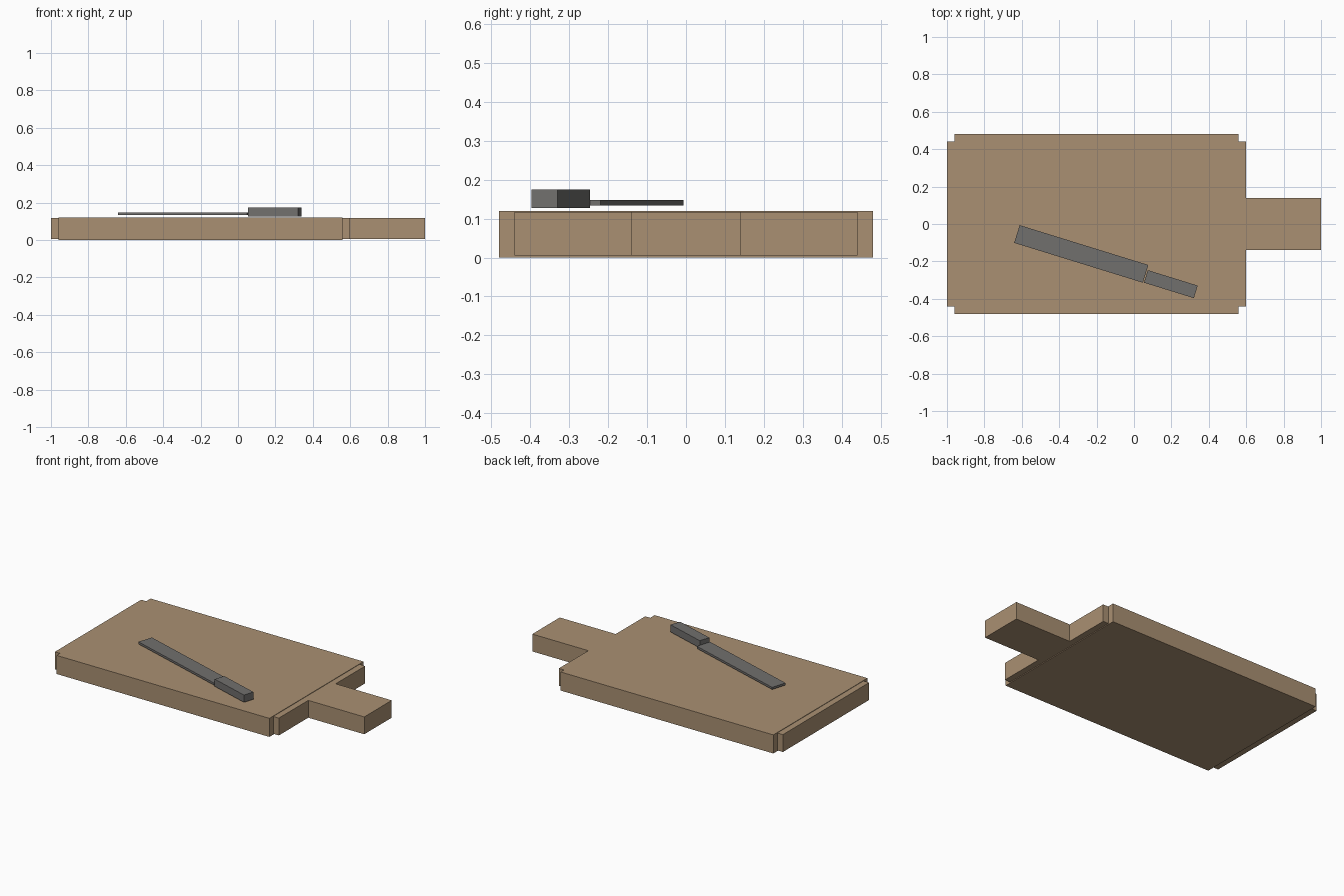
import bpy
import math

cube = bpy.data.objects.get("Cube")
if cube:
    bpy.data.objects.remove(cube, do_unlink=True)


def make_material(name, rgb):
    mat = bpy.data.materials.new(name)
    mat.use_nodes = True
    color = (*rgb, 1.0)
    mat.diffuse_color = color
    mat.node_tree.nodes["Principled BSDF"].inputs["Base Color"].default_value = color
    return mat


def box(name, center, size, mat, angle=0.0):
    bpy.ops.mesh.primitive_cube_add(size=1, location=center)
    obj = bpy.context.object
    obj.name = name
    obj.scale = size
    obj.rotation_euler.z = angle
    obj.data.materials.append(mat)
    return obj


wood = make_material("light_wood", (0.40, 0.28, 0.17))
steel = make_material("grey_steel", (0.165, 0.16, 0.155))

# Board: thick slab, with slightly thinner end strips and a grip
box("board_slab", (-0.2, 0, 0.06), (1.52, 0.96, 0.12), wood)
core_z, core_height = 0.061, 0.112
for name, x in (("left_end_strip", 0.58), ("right_end_strip", -0.98)):
    box(name, (x, 0, core_z), (0.04, 0.88, core_height), wood)
box("board_grip", (0.8, 0, core_z), (0.4, 0.28, core_height), wood)

# Knife resting at a slant on the board
slant = math.radians(-17.2)
box("knife_blade", (-0.282, -0.16, 0.141), (0.72, 0.099, 0.014), steel, slant)
box("knife_handle", (0.197, -0.3215, 0.1505), (0.279, 0.07, 0.047), steel, slant)
